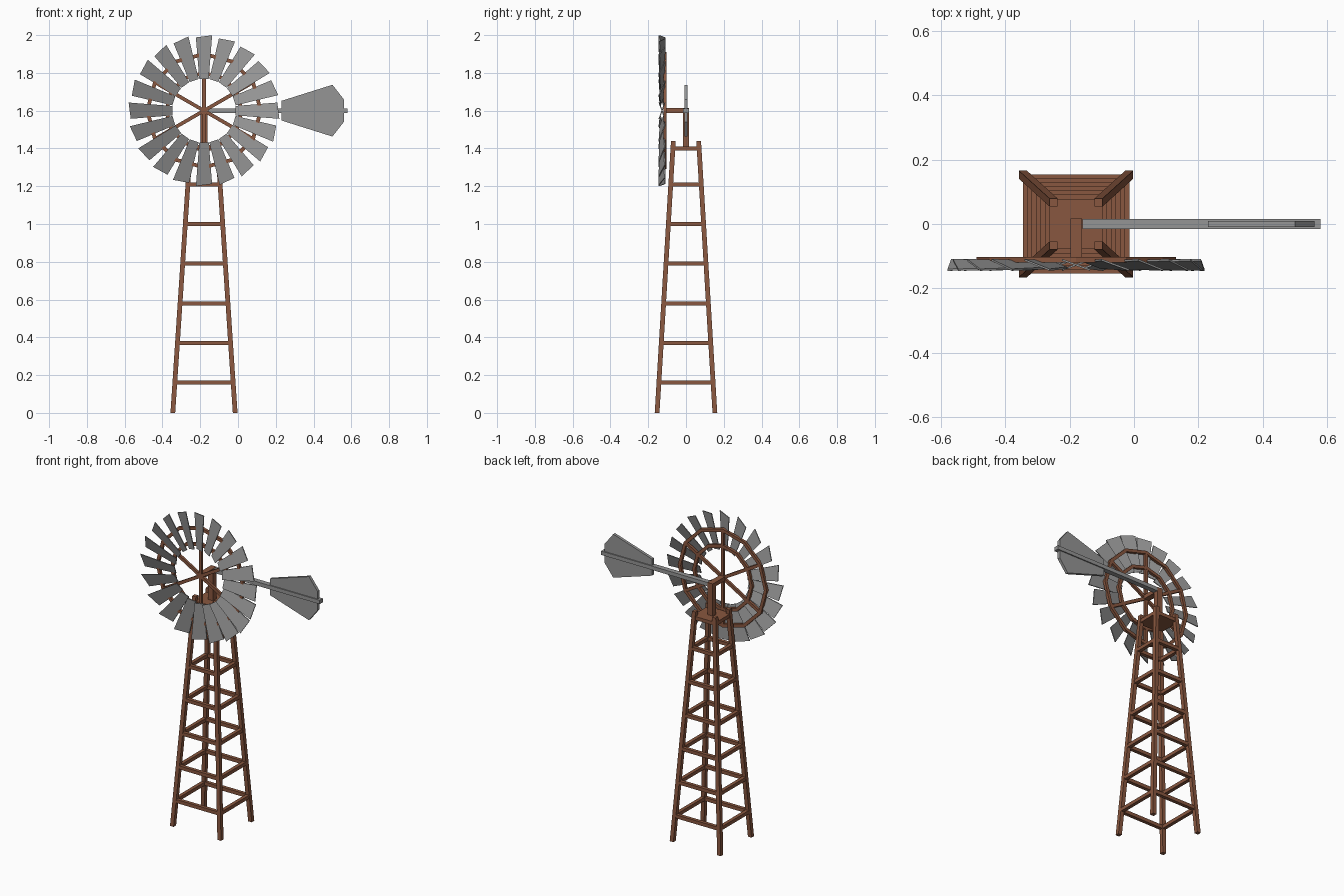
import bpy, bmesh
from math import sin, cos, pi
from mathutils import Matrix, Vector

if "Cube" in bpy.data.objects:
    bpy.data.objects.remove(bpy.data.objects["Cube"])

CX, HUB_Z = -0.18, 1.60          # tower axis, wheel height


def material(name, colour):
    m = bpy.data.materials.new(name)
    m.diffuse_color = colour
    m.use_nodes = True
    m.node_tree.nodes["Principled BSDF"].inputs["Base Color"].default_value = m.diffuse_color
    return m


RUST = material("rust", (0.25, 0.095, 0.05, 1))
STEEL = material("steel", (0.30, 0.30, 0.30, 1))


def finish(name, bm, mat):
    bmesh.ops.recalc_face_normals(bm, faces=bm.faces)
    me = bpy.data.meshes.new(name)
    bm.to_mesh(me)
    bm.free()
    me.materials.append(mat)
    ob = bpy.data.objects.new(name, me)
    bpy.context.collection.objects.link(ob)
    return ob


def loft(bm, loops, closed=False):
    """Skin equal-length loops of points; cap the ends unless closed."""
    vs = [[bm.verts.new(p) for p in loop] for loop in loops]
    n, m = len(vs), len(vs[0])
    for i in range(n if closed else n - 1):
        a, b = vs[i], vs[(i + 1) % n]
        for j in range(m):
            bm.faces.new((a[j], a[(j + 1) % m], b[(j + 1) % m], b[j]))
    if not closed:
        bm.faces.new(vs[0])
        bm.faces.new(vs[-1])


def square(x, y, z, hx, hy):
    return [(x + a * hx, y + b * hy, z) for a, b in ((-1, -1), (1, -1), (1, 1), (-1, 1))]


def box(bm, x0, x1, y0, y1, z0, z1):
    x, y, hx, hy = (x0 + x1) / 2, (y0 + y1) / 2, (x1 - x0) / 2, (y1 - y0) / 2
    loft(bm, [square(x, y, z0, hx, hy), square(x, y, z1, hx, hy)])


def half(z):
    """Leg centre offsets from the tower axis at height z."""
    t = z / 1.44
    return 0.165 - 0.095 * t, 0.153 - 0.086 * t


# four leaning legs
for sx, sn in ((-1, "left"), (1, "right")):
    for sy, yn in ((-1, "front"), (1, "back")):
        bm = bmesh.new()
        loft(bm, [square(CX + sx * half(z)[0], sy * half(z)[1], z, 0.0125, 0.0125)
                  for z in (0, 1.44)])
        finish(f"{yn}_{sn}_leg", bm, RUST)

# square frames of rungs
bm = bmesh.new()
for i in range(6):
    z = 0.16 + 0.21 * i
    hx, hy = half(z)
    t = 0.011
    for s in (-1, 1):
        box(bm, CX - hx, CX + hx, s * hy - t, s * hy + t, z - t, z + t)
        box(bm, CX + s * hx - t, CX + s * hx + t, -hy, hy, z - t, z + t)
finish("tower_rungs", bm, RUST)

# platform, mast and axle
bm = bmesh.new()
box(bm, CX - 0.082, CX + 0.082, -0.078, 0.078, 1.389, 1.411)
finish("platform", bm, RUST)
bm = bmesh.new()
box(bm, CX - 0.018, CX + 0.018, -0.017, 0.017, 1.40, 1.613)
finish("mast", bm, RUST)
bm = bmesh.new()
box(bm, CX - 0.018, CX + 0.018, -0.117, -0.015, HUB_Z - 0.013, HUB_Z + 0.013)
finish("axle", bm, RUST)

# two twelve-sided rings behind the blades
for name, r in (("outer_ring", 0.30), ("inner_ring", 0.20)):
    bm = bmesh.new()
    loops = []
    for k in range(12):
        a = k * pi / 6
        loops.append([(CX + (r + d) * cos(a), y, HUB_Z + (r + d) * sin(a))
                      for d, y in ((-0.01, -0.12), (0.01, -0.12), (0.01, -0.103), (-0.01, -0.103))])
    loft(bm, loops, closed=True)
    finish(name, bm, RUST)


def wheel_part(name, loops, count, mat):
    """Repeat an upright part around the wheel axis."""
    bm = bmesh.new()
    for k in range(count):
        rot = Matrix.Translation((CX, 0, HUB_Z)) @ Matrix.Rotation(2 * pi * k / count, 4, 'Y')
        loft(bm, [[rot @ Vector(p) for p in loop] for loop in loops])
    finish(name, bm, mat)


# spokes
wheel_part("spokes", [square(0, -0.1115, z, 0.0095, 0.008) for z in (0, 0.30)], 6, RUST)

# pitched, tapering blades
pitch = 0.36
loops = []
for hw, rl, rr in ((0.025, 0.168, 0.168), (0.043, 0.388, 0.399)):
    loops.append([(s * hw, -0.127 - s * hw * pitch + d, rl if s < 0 else rr)
                  for s, d in ((-1, -0.003), (1, -0.003), (1, 0.003), (-1, 0.003))])
wheel_part("blades", loops, 20, STEEL)

# tail boom and vane
bm = bmesh.new()
box(bm, -0.16, 0.58, -0.016, 0.016, HUB_Z - 0.012, HUB_Z + 0.012)
finish("tail_boom", bm, STEEL)
bm = bmesh.new()
outline = [(0.23, -0.052), (0.50, -0.137), (0.56, -0.06), (0.56, 0.06), (0.50, 0.137), (0.23, 0.052)]
loft(bm, [[(x, y, HUB_Z + z) for x, z in outline] for y in (-0.009, 0.009)])
finish("tail_vane", bm, STEEL)
